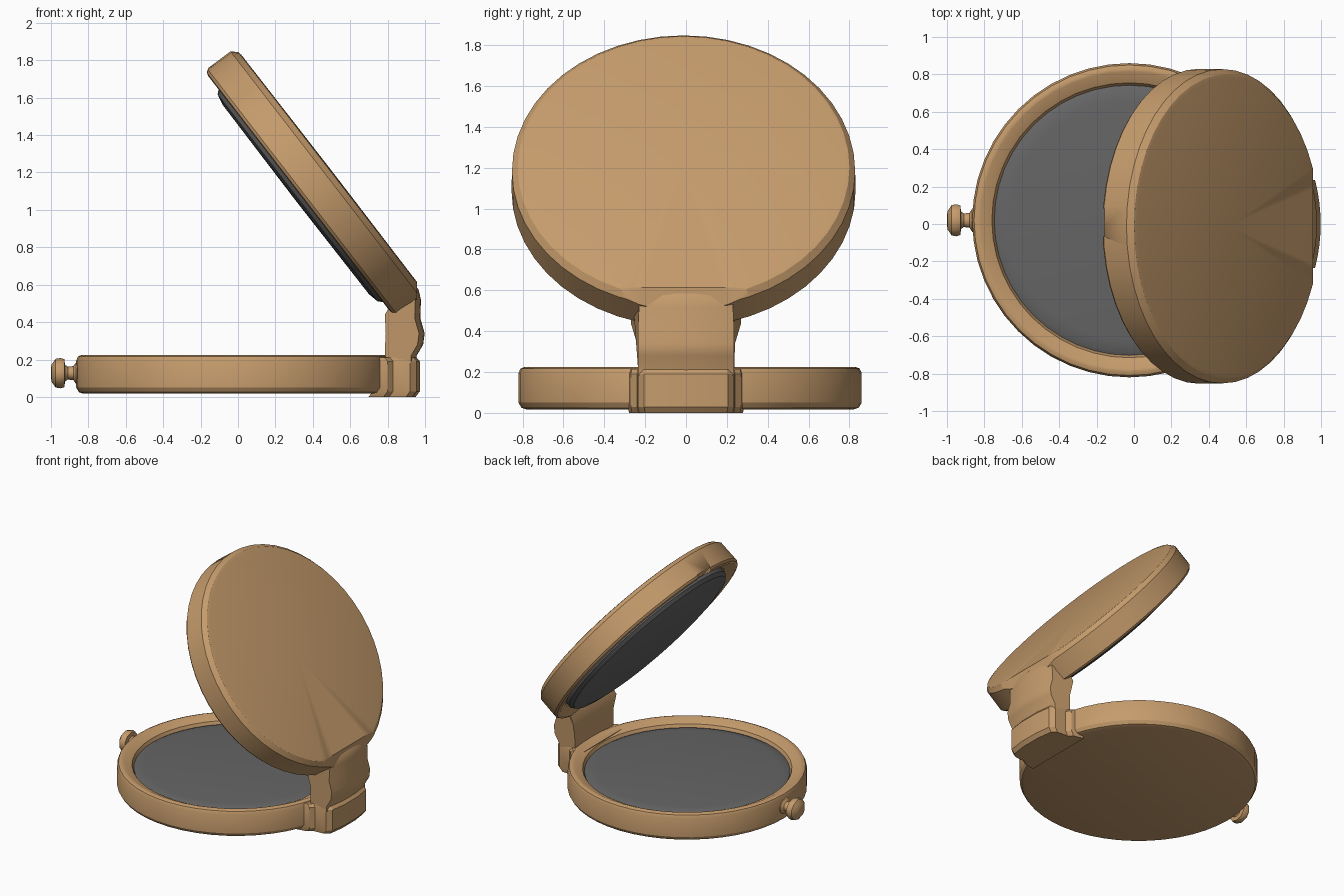
import bpy, bmesh, math
from mathutils import Matrix, Vector

if "Cube" in bpy.data.objects:
    bpy.data.objects.remove(bpy.data.objects["Cube"])


def material(name, rgb):
    m = bpy.data.materials.new(name)
    m.diffuse_color = (*rgb, 1)
    m.use_nodes = True
    m.node_tree.nodes["Principled BSDF"].inputs["Base Color"].default_value = m.diffuse_color
    return m


GOLD = material("warm_metal", (0.56, 0.33, 0.15))
GREY = material("mirror_grey", (0.13, 0.13, 0.13))


def finish(name, bm, mat, matrix=Matrix(), angle=30):
    bmesh.ops.remove_doubles(bm, verts=bm.verts, dist=1e-5)
    bmesh.ops.transform(bm, matrix=matrix, verts=bm.verts)
    bmesh.ops.recalc_face_normals(bm, faces=bm.faces)
    me = bpy.data.meshes.new(name)
    bm.to_mesh(me)
    bm.free()
    ob = bpy.data.objects.new(name, me)
    bpy.context.collection.objects.link(ob)
    me.materials.append(mat)
    bpy.ops.object.select_all(action='DESELECT')
    ob.select_set(True)
    bpy.context.view_layer.objects.active = ob
    bpy.ops.object.shade_smooth_by_angle(angle=math.radians(angle))
    return ob


def lathe(profile, n):
    """Spin (radius, z) points round z; the profile starts and ends on the axis."""
    bm = bmesh.new()
    rings = []
    for r, z in profile:
        if r == 0:
            rings.append([bm.verts.new((0, 0, z))] * n)
        else:
            rings.append([bm.verts.new((r * math.cos(math.tau * i / n),
                                        r * math.sin(math.tau * i / n), z)) for i in range(n)])
    for a, b in zip(rings, rings[1:]):
        for i in range(n):
            j = (i + 1) % n
            bm.faces.new(list(dict.fromkeys((a[i], a[j], b[j], b[i]))))
    return bm


# base tray with sloping rim
base_at = Matrix.Translation((-0.025, 0.02, 0))
finish("base_tray", lathe([(0, 0.017), (0.80, 0.017), (0.825, 0.025), (0.84, 0.05), (0.84, 0.195),
                           (0.83, 0.217), (0.81, 0.225), (0.795, 0.223), (0.735, 0.195),
                           (0.72, 0.16), (0, 0.16)], 48), GOLD, base_at)
finish("base_mirror", lathe([(0, 0.14), (0.722, 0.14), (0.722, 0.172), (0.70, 0.182),
                             (0.64, 0.19), (0, 0.192)], 48), GREY, base_at)

# tilted lid: local +z is the outside, local +x points down to the hinge
lid_at = Matrix.Translation((0.418, -0.012, 1.14)) @ Matrix.Rotation(math.radians(52.3), 4, 'Y')
bm = lathe([(0, 0.108), (0.79, 0.105), (0.812, 0.1), (0.84, 0.07), (0.842, -0.085), (0.83, -0.1),
            (0.81, -0.105), (0.735, -0.08), (0.72, -0.06), (0, -0.06)], 48)
bmesh.ops.transform(bm, matrix=lid_at, verts=bm.verts)
# trim the lid flush with the back of the hinge
cut = bmesh.ops.bisect_plane(bm, geom=bm.verts[:] + bm.edges[:] + bm.faces[:],
                             plane_co=(0.957, 0, 0), plane_no=(1, 0, 0), clear_outer=True)
bmesh.ops.holes_fill(bm, edges=[e for e in cut["geom_cut"] if isinstance(e, bmesh.types.BMEdge)])
lid = finish("lid", bm, GOLD)

# catch notch in the lid rim
bm = bmesh.new()
bmesh.ops.create_cube(bm, size=1, matrix=lid_at @ Matrix.Translation((-0.83, 0.02, -0.105))
                      @ Matrix.Diagonal((0.2, 0.15, 0.05, 1)))
cutter = finish("notch_cutter", bm, GOLD)
cutter.hide_render = True
mod = lid.modifiers.new("notch", 'BOOLEAN')
mod.operation, mod.object, mod.solver = 'DIFFERENCE', cutter, 'EXACT'
bpy.context.view_layer.objects.active = lid
bpy.ops.object.modifier_apply(modifier=mod.name)
bpy.data.objects.remove(cutter)

finish("lid_mirror", lathe([(0, -0.04), (0.722, -0.04), (0.722, -0.1), (0.70, -0.125),
                            (0.64, -0.138), (0, -0.142)], 48), GREY, lid_at)

# hinge neck: side profile (x, z, half width) carried across y, bowed like the rim
NECK = [(0.79, 0.18, 0.235), (0.785, 0.25, 0.235), (0.79, 0.34, 0.24), (0.785, 0.44, 0.27),
        (0.85, 0.55, 0.26), (0.93, 0.62, 0.225), (0.965, 0.575, 0.225), (0.978, 0.52, 0.23),
        (0.975, 0.42, 0.235), (0.998, 0.34, 0.235), (0.99, 0.28, 0.235), (0.955, 0.22, 0.235),
        (0.955, 0.18, 0.235)]
bm = bmesh.new()
rows = []
for k in range(9):
    t = k / 4 - 1
    rows.append([bm.verts.new((x - (0.03 * t * t if x > 0.9 else 0), w * t, z)) for x, z, w in NECK])
for a, b in zip(rows, rows[1:]):
    for i in range(len(NECK)):
        j = (i + 1) % len(NECK)
        bm.faces.new((a[i], a[j], b[j], b[i]))
bm.faces.new(rows[0])
bm.faces.new(rows[-1])
finish("hinge_neck", bm, GOLD, angle=35)

# hinge block on the base: chamfered plan outline extruded up
HALF = [(0.72, 0.285), (0.80, 0.27), (0.83, 0.24), (0.92, 0.235), (0.955, 0.205), (0.972, 0.08)]
bm = bmesh.new()
outline = HALF + [(x, -y) for x, y in reversed(HALF)]
levels = [(0.0, 0.022), (0.03, 0), (0.19, 0), (0.212, 0.018)]
rows = [[bm.verts.new((x - inset, y * (1 - inset), z)) for x, y in outline] for z, inset in levels]
for a, b in zip(rows, rows[1:]):
    for i in range(len(outline)):
        j = (i + 1) % len(outline)
        bm.faces.new((a[i], a[j], b[j], b[i]))
bm.faces.new(rows[0])
bm.faces.new(rows[-1])
finish("hinge_block", bm, GOLD)

# clasp knob, turned along -x
finish("clasp_knob", lathe([(0, 0), (0.07, 0), (0.065, 0.025), (0.042, 0.04), (0.038, 0.07),
                            (0.05, 0.085), (0.083, 0.088), (0.09, 0.11), (0.085, 0.135),
                            (0.05, 0.158), (0, 0.16)], 10), GOLD,
       Matrix.Translation((-0.84, 0.02, 0.127)) @ Matrix.Rotation(-math.pi / 2, 4, 'Y')
       @ Matrix.Diagonal((0.9, 1, 1, 1)), angle=40)
